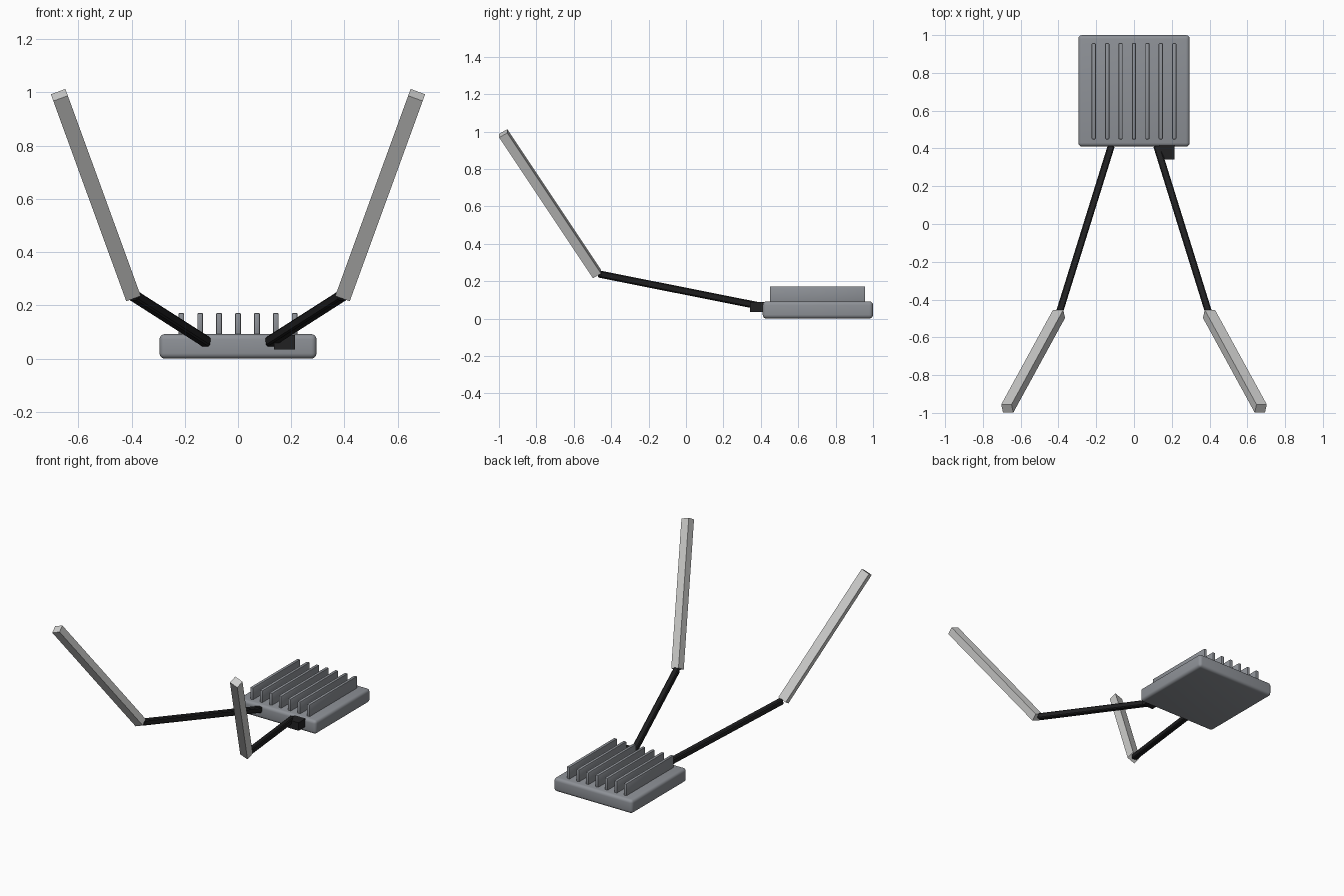
import bpy
import math
from mathutils import Matrix, Vector

cube = bpy.data.objects.get("Cube")
if cube:
    bpy.data.objects.remove(cube, do_unlink=True)


def material(name, rgb, roughness=0.6):
    mat = bpy.data.materials.new(name)
    mat.use_nodes = True
    color = (*rgb, 1.0)
    mat.diffuse_color = color
    bsdf = mat.node_tree.nodes["Principled BSDF"]
    bsdf.inputs["Base Color"].default_value = color
    bsdf.inputs["Roughness"].default_value = roughness
    return mat


GREY = material("slate grey", (0.27, 0.285, 0.31))
SILVER = material("light silver", (0.62, 0.62, 0.61))
BLACK = material("matte black", (0.015, 0.015, 0.016))


def box(name, matrix, size, mat, bevel=0.0, segments=3):
    """Add a box with the given placement, optionally with rounded edges."""
    bpy.ops.mesh.primitive_cube_add(size=1)
    obj = bpy.context.object
    obj.name = name
    obj.data.transform(Matrix.Diagonal((*size, 1.0)))
    obj.matrix_world = matrix
    obj.data.materials.append(mat)
    if bevel:
        mod = obj.modifiers.new("rounded edges", "BEVEL")
        mod.width = bevel
        mod.segments = segments
        bpy.ops.object.modifier_apply(modifier=mod.name)
        bpy.ops.object.shade_smooth_by_angle(angle=math.radians(35))
    return obj


def block(name, low, high, mat, **kw):
    """Axis-aligned box between two corners."""
    low, high = Vector(low), Vector(high)
    return box(name, Matrix.Translation((low + high) / 2), high - low, mat, **kw)


def bar(name, start, end, width, depth, ref, mat, **kw):
    """Square bar between two points; its width runs across the ref axis."""
    start, end = Vector(start), Vector(end)
    d = (end - start).normalized()
    u = Vector(ref).cross(d).normalized()
    v = d.cross(u)
    rot = Matrix((u, v, d)).transposed().to_4x4()
    place = Matrix.Translation((start + end) / 2) @ rot
    return box(name, place, (width, depth, (end - start).length), mat, **kw)


# Rounded base slab
block("heatsink_base", (-0.295, 0.41, 0), (0.295, 1.0, 0.092), GREY, bevel=0.02, segments=4)

# Row of cooling fins
for i in range(7):
    x = (i - 3) * 0.071
    block(f"cooling_fin_{i + 1}", (x - 0.011, 0.448, 0.08), (x + 0.011, 0.958, 0.172),
          GREY, bevel=0.006, segments=2)

# Connector on the front edge, left side only
block("connector", (0.135, 0.342, 0.034), (0.215, 0.43, 0.088), BLACK)

# Mirrored leads and raised arms
for side, s in (("left", 1), ("right", -1)):
    bar(f"{side}_lead", (s * 0.12, 0.415, 0.063), (s * 0.394, -0.465, 0.238),
        0.037, 0.037, (0, 0, 1), BLACK, bevel=0.006, segments=1)
    bar(f"{side}_arm", (s * 0.397, -0.476, 0.238), (s * 0.671, -0.977, 0.99),
        0.058, 0.051, (0, 1, 0), SILVER)
